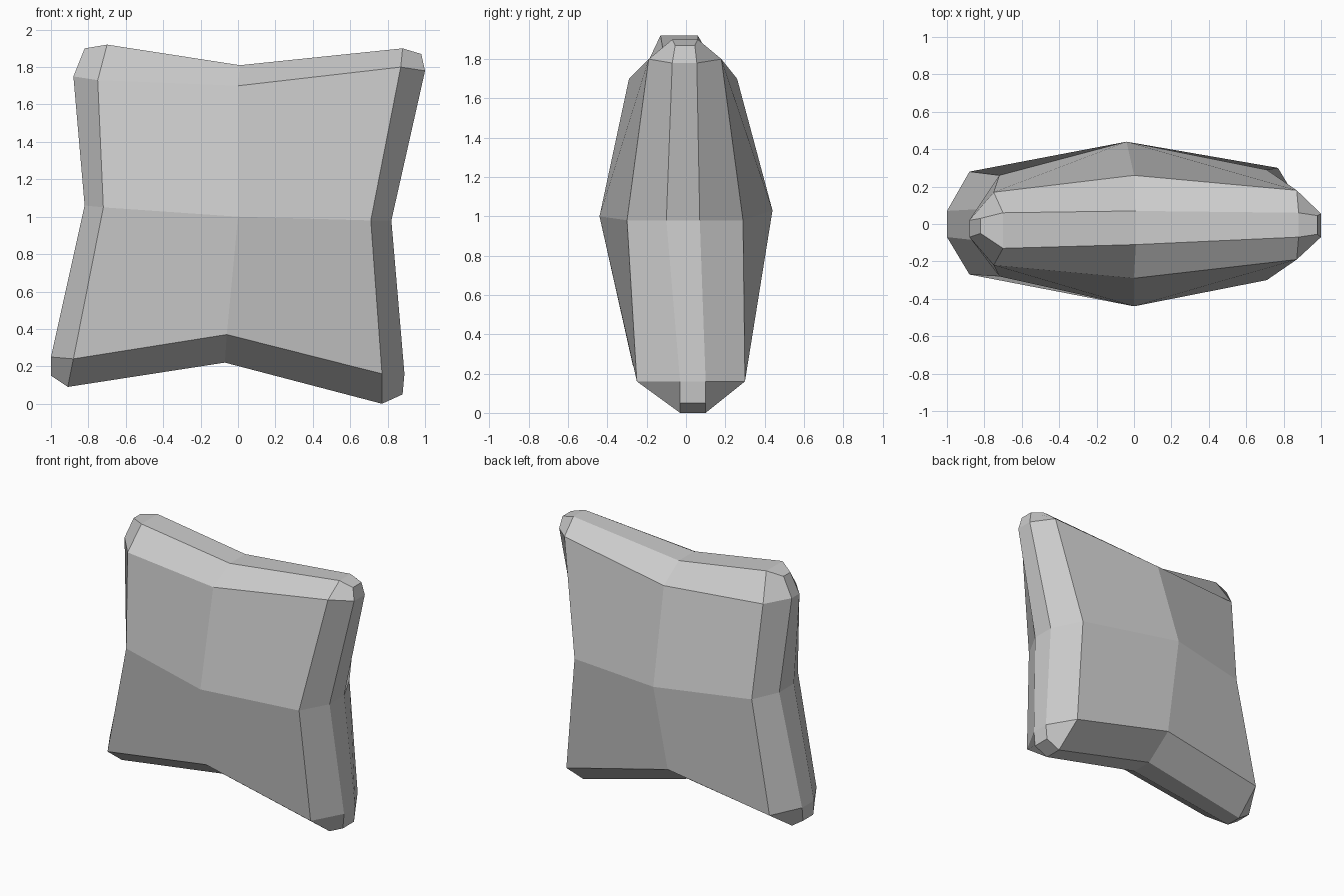
import bpy
import bmesh

cube = bpy.data.objects.get("Cube")
if cube:
    bpy.data.objects.remove(cube, do_unlink=True)

# Panel outline, clockwise from the top corner at -x: corner, middle, corner, ...
# each point is x, z, front y, back y
PANEL = [
    (-.75, 1.73, -.22, .17), (0, 1.70, -.29, .26),
    (.87, 1.80, -.19, .18), (.71, .98, -.30, .29),
    (.77, .16, -.25, .30), (-.06, .37, -.29, .30),
    (-.88, .24, -.27, .28), (-.72, 1.05, -.28, .26),
]
# Puffed centre of each panel
CENTRES = [(0, -.44, 1.0), (-.04, .44, 1.03)]

# Rim outline, same direction: three points round each corner, then a middle
RIM = [
    (-.88, 1.75, -.07, .02), (-.82, 1.90, -.05, .03),
    (-.70, 1.92, -.13, .06), (.01, 1.81, -.11, .07),
    (.88, 1.90, -.07, .06), (.98, 1.87, -.055, .045),
    (1, 1.78, -.07, .055), (.82, .98, -.10, .07),
    (.89, .16, -.03, .10), (.88, .05, -.03, .10),
    (.77, 0, -.03, .10), (-.07, .22, -.08, .08),
    (-.91, .09, -.06, .06), (-1, .15, -.06, .06),
    (-1, .25, -.07, .07), (-.82, 1.06, -.09, .08),
]


def make_material(name, value):
    mat = bpy.data.materials.new(name)
    mat.use_nodes = True
    colour = (value, value, value, 1)
    mat.diffuse_color = colour
    shader = next(n for n in mat.node_tree.nodes if n.type == "BSDF_PRINCIPLED")
    shader.inputs["Base Color"].default_value = colour
    return mat


def add_loop(bm, points, side):
    """Add one outline on the front (side 0) or the back (side 1)."""
    return [bm.verts.new((p[0], p[2 + side], p[1])) for p in points]


def add_half(bm, side):
    """Add one puffed panel with its sloping border; return the rim loop."""
    panel = add_loop(bm, PANEL, side)
    rim = add_loop(bm, RIM, side)
    centre = bm.verts.new(CENTRES[side])
    for k in range(4):
        corner, middle = panel[2 * k], panel[2 * k + 1]
        following = panel[(2 * k + 2) % len(panel)]
        before, tip, after, rim_mid = rim[4 * k:4 * k + 4]
        rim_next = rim[(4 * k + 4) % len(rim)]
        # quarter of the panel, corner facet, and two border strips
        bm.faces.new((centre, panel[2 * k - 1], corner, middle))
        bm.faces.new((corner, before, tip, after))
        bm.faces.new((corner, after, rim_mid, middle))
        bm.faces.new((middle, rim_mid, rim_next, following))
    return rim


# Cushion: two panels joined by a narrow side band
bm = bmesh.new()
front_rim = add_half(bm, 0)
back_rim = add_half(bm, 1)
for i in range(len(RIM)):
    bm.faces.new((front_rim[i - 1], front_rim[i], back_rim[i], back_rim[i - 1]))
bmesh.ops.recalc_face_normals(bm, faces=bm.faces)

mesh = bpy.data.meshes.new("cushion")
bm.to_mesh(mesh)
bm.free()
mesh.materials.append(make_material("light grey fabric", 0.6))
cushion = bpy.data.objects.new("cushion", mesh)
bpy.context.collection.objects.link(cushion)
